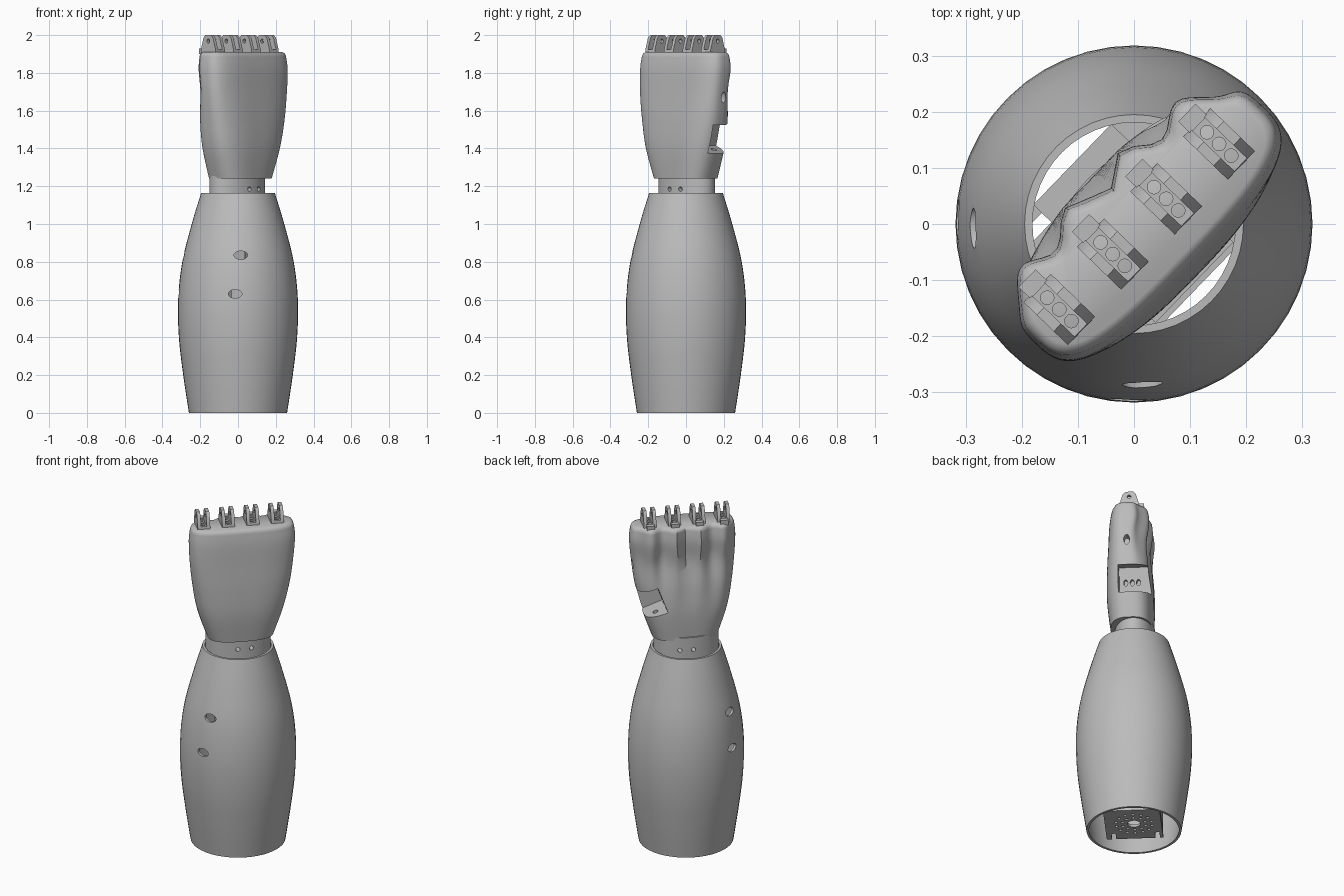
import bpy, bmesh, math
from mathutils import Matrix, Vector

if "Cube" in bpy.data.objects:
    bpy.data.objects.remove(bpy.data.objects["Cube"])

grey = bpy.data.materials.new("plain grey")
grey.use_nodes = True
GREY = (0.5, 0.5, 0.5, 1)
grey.diffuse_color = GREY
grey.node_tree.nodes["Principled BSDF"].inputs["Base Color"].default_value = GREY

# The hand is turned about the vertical axis: local x runs across the knuckles
TURN = Matrix.Rotation(math.radians(46), 4, 'Z')


def catmull(rows, steps):
    """Smoothly interpolate rows of numbers."""
    out = []
    for i in range(len(rows) - 1):
        p = [Vector(rows[max(0, min(len(rows) - 1, i + k))]) for k in (-1, 0, 1, 2)]
        for s in range(steps):
            t = s / steps
            out.append(p[1] + 0.5 * t * (p[2] - p[0] + t * (2 * p[0] - 5 * p[1] + 4 * p[2] - p[3]
                       + t * (3 * (p[1] - p[2]) + p[3] - p[0]))))
    return out + [Vector(rows[-1])]


def box(bm, lo, hi, mat=Matrix()):
    lo, hi = Vector(lo), Vector(hi)
    m = mat @ Matrix.Translation((lo + hi) / 2) @ Matrix.Diagonal((*(hi - lo), 1))
    bmesh.ops.create_cube(bm, size=1, matrix=m)


def rod(bm, centre, axis, radius, length, squash=1, mat=Matrix(), sides=24):
    turn = Vector(axis).to_track_quat('Z', 'Y').to_matrix().to_4x4()
    m = mat @ Matrix.Translation(centre) @ Matrix.Diagonal((1, 1, squash, 1)) @ turn
    bmesh.ops.create_cone(bm, cap_ends=True, segments=sides, radius1=radius,
                          radius2=radius, depth=length, matrix=m)


def loft(bm, rings, closed=False):
    """Skin rings of points; cap the ends, or join last ring to first."""
    vs = [[bm.verts.new(p) for p in r] for r in rings]
    n = len(vs[0])
    pairs = list(zip(vs, vs[1:])) + ([(vs[-1], vs[0])] if closed else [])
    for a, b in pairs:
        for i in range(n):
            j = (i + 1) % n
            bm.faces.new((a[i], a[j], b[j], b[i]))
    if not closed:
        bm.faces.new(vs[0][::-1])
        bm.faces.new(vs[-1])


def finish(name, bm, cutter=None, mat=TURN, angle=35):
    """Turn a bmesh into an object, cut its openings and shade it."""
    def make(n, b):
        bmesh.ops.recalc_face_normals(b, faces=b.faces)
        b.transform(mat)
        me = bpy.data.meshes.new(n)
        b.to_mesh(me)
        b.free()
        me.materials.append(grey)
        o = bpy.data.objects.new(n, me)
        bpy.context.scene.collection.objects.link(o)
        return o
    ob = make(name, bm)
    bpy.ops.object.select_all(action='DESELECT')
    bpy.context.view_layer.objects.active = ob
    ob.select_set(True)
    if cutter:
        tool = make(name + " cutter", cutter)
        tool.hide_render = True
        mod = ob.modifiers.new("openings", 'BOOLEAN')
        mod.object, mod.operation, mod.solver = tool, 'DIFFERENCE', 'EXACT'
        mod.use_self = True
        bpy.ops.object.modifier_apply(modifier=mod.name)
        bpy.data.objects.remove(tool)
    bpy.ops.object.shade_smooth_by_angle(angle=math.radians(angle))
    return ob


def circle(r, z, n=48):
    return [(r * math.cos(math.tau * i / n), r * math.sin(math.tau * i / n), z) for i in range(n)]


# Forearm: hollow barrel shell, open at both ends, with four oval holes
outer = catmull([(.26, 0), (.29, .2), (.313, .4), (.317, .6), (.295, .8), (.245, 1), (.195, 1.165)], 5)
bm, cut = bmesh.new(), bmesh.new()
loft(bm, [circle(r, z) for r, z in outer] + [circle(r - .014, z) for r, z in outer[::-1]], True)
for x, y, z in ((.015, -.29, .835), (-.015, -.31, .63)):
    rod(cut, (x, y, z), (0, 1, 0), .036, .12, .62)
    rod(cut, (y, -x / 2, z), (1, 0, 0), .036, .12, .62)
finish("forearm_shell", bm, cut, Matrix())

# Mounting plate with a ring of holes, inside the open end of the forearm
bm, cut = bmesh.new(), bmesh.new()
box(bm, (-.16, -.16, .04), (.15, .15, .055))
rod(cut, (0, 0, .05), (0, 0, 1), .035, .1)
for ring, count in ((.065, 10), (.1, 14)):
    for i in range(count):
        a = math.tau * i / count
        rod(cut, (ring * math.cos(a), ring * math.sin(a), .05), (0, 0, 1), .009, .1, sides=12)
for y in (-.12, .12):
    box(cut, (-.2, y - .012, 0), (-.1, y + .012, .1))
finish("mounting_plate", bm, cut)

# Frame walls that carry the wrist
bm = bmesh.new()
for y in (-.15, .145):
    box(bm, (-.1, y, .05), (.1, y + .008, 1.03))
box(bm, (-.1, -.15, 1.02), (.1, .153, 1.035))
finish("wrist_frame", bm)

# Wrist: oval stub with two bolt holes through it
bm, cut = bmesh.new(), bmesh.new()
loft(bm, [[(x * .18, y * .11 + .005, z) for x, y, _ in circle(1, 0)] for z in (1.03, 1.26)])
for x in (-.02, .055):
    rod(cut, (x, 0, 1.185), (0, 1, 0), .012, .4)
finish("wrist", bm, cut)

# Palm: lofted rounded sections (z, min x, max x, min y, max y, squareness)
sections = catmull([(1.24, -.175, .19, -.125, .105, 2.8), (1.4, -.228, .245, -.143, .112, 2.8),
                    (1.55, -.255, .28, -.143, .102, 2.9), (1.7, -.272, .3, -.135, .082, 3),
                    (1.82, -.275, .31, -.128, .09, 3.2), (1.89, -.268, .303, -.118, .084, 3.2)], 6)
top = sections[-1]
for z, inset in ((1.903, .006), (1.91, .018)):
    sections.append(Vector((z, top[1] + inset, top[2] - inset, top[3] + inset, top[4] - inset, 3.2)))


def section(z, x0, x1, y0, y1, power, n=96):
    pts = []
    for i in range(n):
        c, s = math.cos(math.tau * i / n), math.sin(math.tau * i / n)
        x = math.copysign(abs(c) ** (2 / power), c) * (x1 - x0) / 2 + (x0 + x1) / 2
        y = math.copysign(abs(s) ** (2 / power), s)
        # finger ridges on the palm side, fading toward the wrist
        fade = max(0, min(1, (z - 1.35) / .4)) ** 1.5
        ridge = .019 * fade * math.cos(math.tau * (x - .074) / .137) * max(0, y)
        y = y * (y1 - y0) / 2 + (y0 + y1) / 2 + ridge
        pts.append((x, y, z))
    return pts


bm, cut = bmesh.new(), bmesh.new()
loft(bm, [section(*s) for s in sections])
# tilted thumb socket with its pin holes, and a slot above it
socket = Matrix.Translation((.12, 0, 1.415)) @ Matrix.Rotation(math.radians(20), 4, 'Y')
box(cut, (0, -.07, 0), (.3, .25, .155), socket)
for y in (-.035, 0, .035):
    rod(cut, (0, y, .07), (1, 0, 0), .011, .08, 1.6, socket)
rod(cut, (.06, .03, 0), (0, 0, 1), .015, .08, 1, socket)
rod(cut, (.3, -.02, 1.67), (1, 0, 0), .016, .09, 1.8)
finish("palm", bm, cut, angle=40)

# Knuckles: pairs of rounded lugs on a drilled base, with a pin hole across
for name, x in zip(("little", "ring", "middle", "index"), (-.202, -.065, .072, .208)):
    bm, cut = bmesh.new(), bmesh.new()
    profile = [(-.065, 1.9), (-.065, 1.92), (-.045, 1.985), (-.03, 2), (.012, 2),
               (.026, 1.985), (.045, 1.92), (.045, 1.9)]
    loft(bm, [[(x + dx, y, z) for y, z in profile] for dx in (-.035, .035)])
    box(cut, (x - .016, -.2, 1.925), (x + .016, .2, 2.1))
    rod(cut, (x, -.01, 1.968), (1, 0, 0), .011, .2)
    for y in (-.04, -.01, .02):
        rod(cut, (x, y, 1.925), (0, 0, 1), .012, .03)
    finish(name + "_knuckle", bm, cut, angle=30)
    bm = bmesh.new()
    box(bm, (x - .022, .04, 1.9), (x + .022, .07, 1.93))
    finish(name + "_knuckle_tab", bm)
